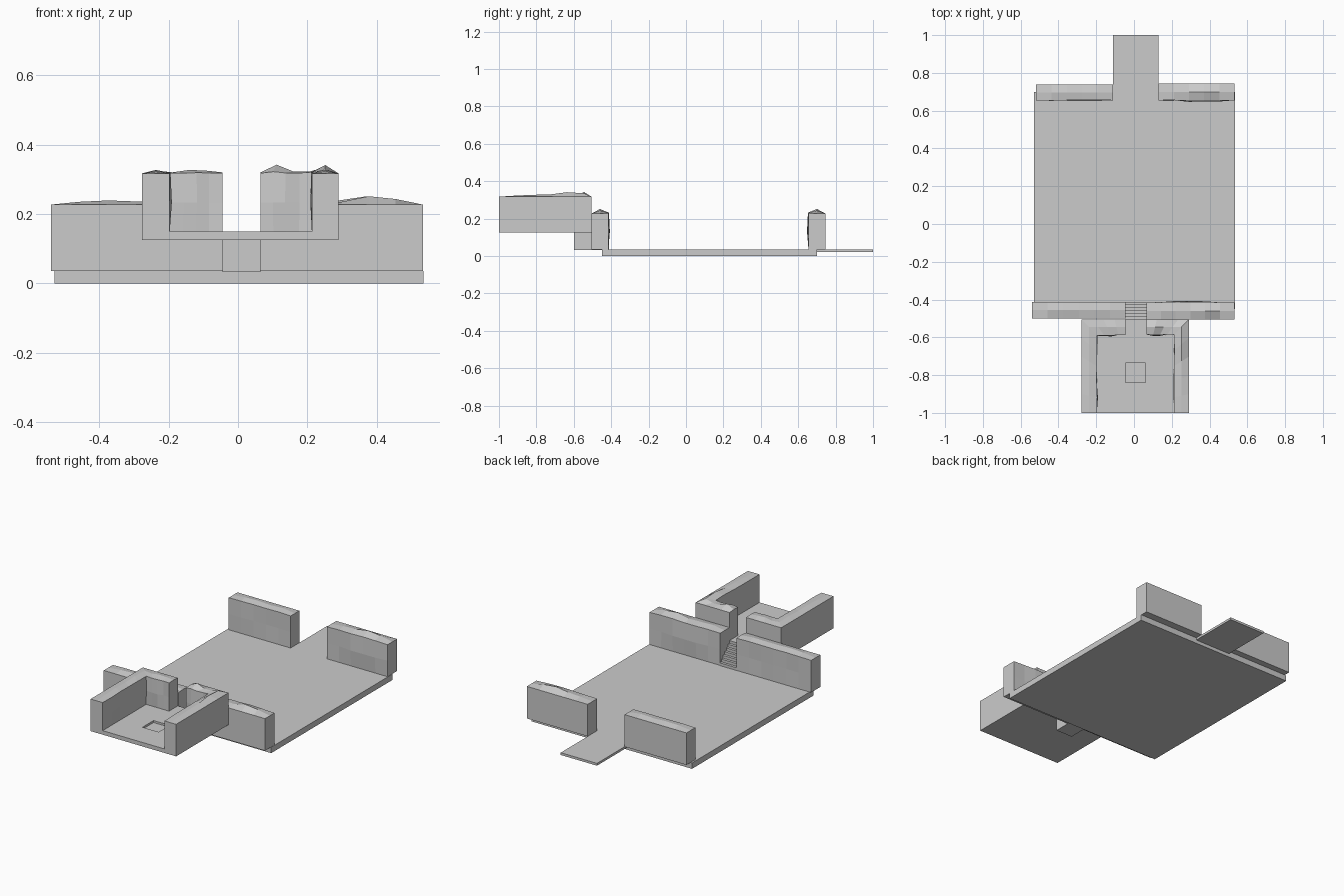
import bpy, bmesh, random
from mathutils import Vector

if "Cube" in bpy.data.objects:
    bpy.data.objects.remove(bpy.data.objects["Cube"])

random.seed(4)


def finish(name, bm):
    bmesh.ops.recalc_face_normals(bm, faces=bm.faces)
    mesh = bpy.data.meshes.new(name)
    bm.to_mesh(mesh)
    bm.free()
    ob = bpy.data.objects.new(name, mesh)
    bpy.context.collection.objects.link(ob)
    return ob


def add_box(bm, x0, x1, y0, y1, z0, z1):
    verts = bmesh.ops.create_cube(bm, size=1)["verts"]
    for v in verts:
        v.co = ((x0, x1)[v.co.x > 0], (y0, y1)[v.co.y > 0], (z0, z1)[v.co.z > 0])


def box(name, *dims):
    bm = bmesh.new()
    add_box(bm, *dims)
    return finish(name, bm)


def wall(name, corners, z0, z1, ridges):
    """Loft a broken wall through (outer, inner) corner pairs; ridges are
    the rubble heights above z1, one list per straight run."""
    bm = bmesh.new()
    rings = []
    for k, heights in enumerate(ridges):
        (oa, ia), (ob, ib) = [[Vector(p) for p in c] for c in corners[k:k + 2]]
        last = len(heights) - 1
        for i, h in enumerate(heights):
            if k and not i:
                continue
            o, n = oa.lerp(ob, i / last), ia.lerp(ib, i / last)
            across = (n - o).normalized()
            # rough inner face leans and bulges away from the ends
            is_end = (k == 0 and i == 0) or (k == len(ridges) - 1 and i == last)
            bulge = 0 if is_end else random.uniform(-0.004, 0.009)
            m = n + across * bulge
            top = n + across * bulge * 0.4
            ridge = o.lerp(n, 0.5)
            section = [(o, z0), (o, z1), (ridge, z1 + h), (top, z1 + h * 0.2),
                       (m, z0 + (z1 - z0) * 0.5), (n, z0)]
            rings.append([bm.verts.new((p.x, p.y, z)) for p, z in section])
    for a, b in zip(rings, rings[1:]):
        for j in range(6):
            bm.faces.new((a[j], a[j - 1], b[j - 1], b[j]))
    bm.faces.new(rings[0])
    bm.faces.new(rings[-1])
    return finish(name, bm)


# Main courtyard slab and rear walkway
box("courtyard_floor", -0.53, 0.535, -0.45, 0.70, 0, 0.035)
box("rear_walkway", -0.11, 0.13, 0.70, 1.0, 0.021, 0.035)

# Courtyard walls, either side of the two openings
for name, x0, x1, yo, yi, ridge in (
        ("front_wall_left", -0.54, -0.045, -0.50, -0.413, [0, .008, .012, .009, .009, .01, .003]),
        ("front_wall_right", 0.065, 0.533, -0.505, -0.415, [0, .012, .009, .008, .024, .016, 0]),
        ("rear_wall_left", -0.52, -0.11, 0.738, 0.655, [0, .008, .01, .006, .01, 0]),
        ("rear_wall_right", 0.13, 0.533, 0.745, 0.655, [0, .008, .012, .024, .016, 0])):
    wall(name, [((x0, yo), (x0, yi)), ((x1, yo), (x1, yi))], 0.035, 0.227, [ridge])

# Raised platform with a shallow square recess
bm = bmesh.new()
add_box(bm, -0.277, 0.29, -1.0, -0.505, 0.125, 0.149)
bm.faces.ensure_lookup_table()
top = max(bm.faces, key=lambda f: f.calc_center_median().z)
bmesh.ops.inset_region(bm, faces=[top], thickness=0.05)
for v in top.verts:
    v.co.x = 0.062 if v.co.x > 0 else -0.045
    v.co.y = -0.735 if v.co.y > -0.75 else -0.84
pit = bmesh.ops.extrude_discrete_faces(bm, faces=[top])["faces"][0]
for v in pit.verts:
    v.co.z -= 0.012
finish("raised_platform", bm)

# L-shaped platform walls
wall("platform_wall_left",
     [((-0.277, -1.0), (-0.197, -1.0)), ((-0.277, -0.505), (-0.197, -0.588)),
      ((-0.045, -0.505), (-0.045, -0.588))],
     0.149, 0.317, [[0, .005, .008, .006, .01, .008], [.008, .003, .01, .008, .003]])
wall("platform_wall_right",
     [((0.29, -1.0), (0.213, -1.0)), ((0.29, -0.505), (0.213, -0.585)),
      ((0.065, -0.505), (0.065, -0.585))],
     0.149, 0.317, [[0, .006, .01, .012, .024, .018], [.018, .005, .006, .025, .003]])

# Stairs with a support block below the platform
bm = bmesh.new()
steps, y_top, y_low = 6, -0.505, -0.412
profile = [(-0.60, 0.033), (-0.60, 0.125), (y_top, 0.125), (y_top, 0.149)]
run, rise = (y_low - y_top) / steps, (0.149 - 0.035) / (steps + 1)
for i in range(steps):
    z = 0.149 - rise * (i + 1)
    profile += [(y_top + run * i, z), (y_top + run * (i + 1), z)]
profile.append((y_low, 0.033))
face = bm.faces.new([bm.verts.new((-0.045, y, z)) for y, z in profile])
ext = bmesh.ops.extrude_face_region(bm, geom=[face])["geom"]
for v in ext:
    if isinstance(v, bmesh.types.BMVert):
        v.co.x = 0.065
finish("stairs", bm)
